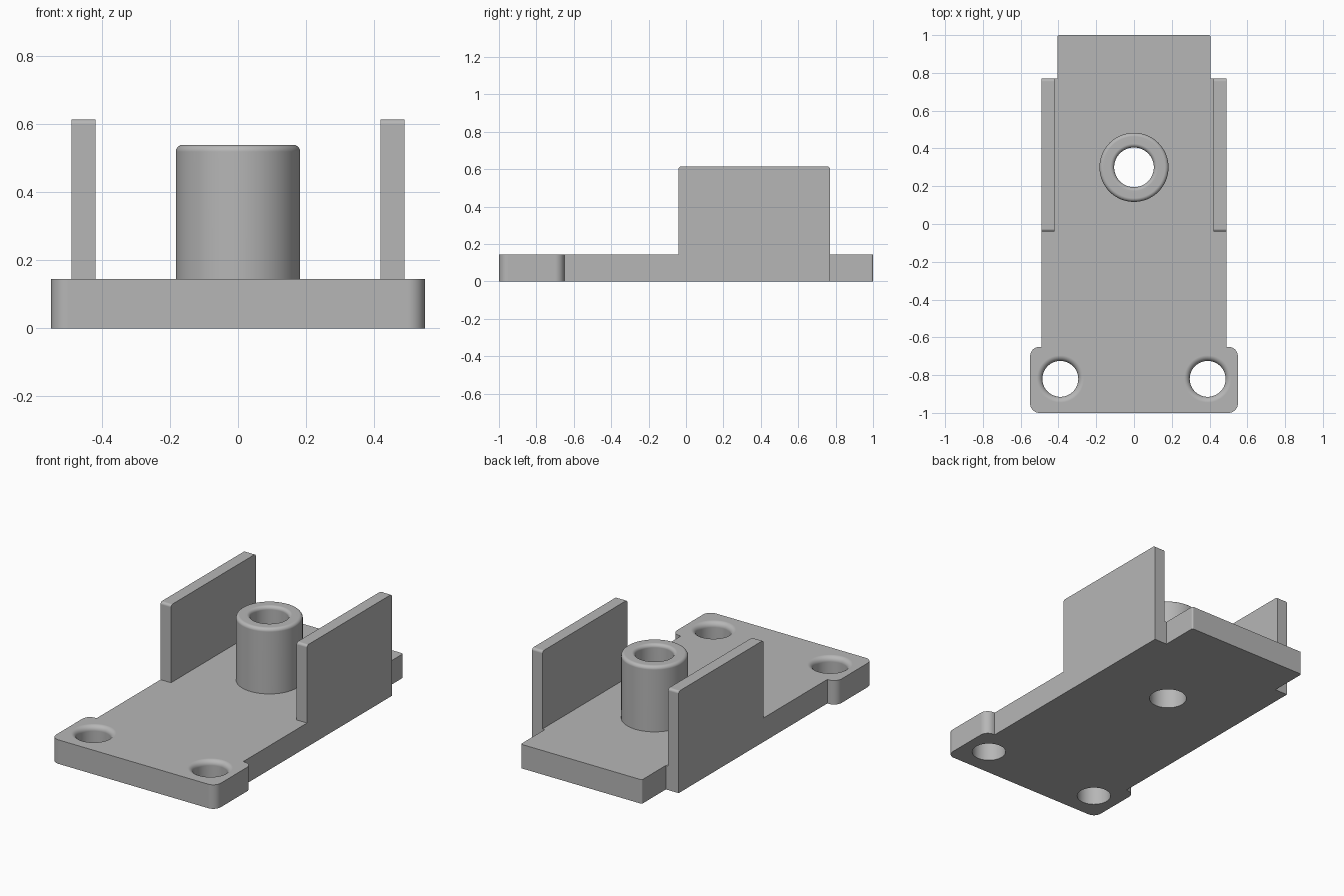
import bpy
import bmesh
from math import sin, cos, pi
from mathutils import Vector, Matrix

cube = bpy.data.objects.get("Cube")
if cube:
    bpy.data.objects.remove(cube)

# One plain grey for everything
grey = bpy.data.materials.new("grey_plastic")
grey.use_nodes = True
grey.diffuse_color = (0.47, 0.47, 0.47, 1)
grey.node_tree.nodes["Principled BSDF"].inputs["Base Color"].default_value = grey.diffuse_color

PLATE_H = 0.145
WALL_H = 0.615
BOSS_H = 0.54
BOSS_Y = 0.3
HOLE_R = 0.095
BORE_R = 0.105


def add_object(name, bm):
    bmesh.ops.recalc_face_normals(bm, faces=bm.faces)
    mesh = bpy.data.meshes.new(name)
    bm.to_mesh(mesh)
    bm.free()
    mesh.materials.append(grey)
    obj = bpy.data.objects.new(name, mesh)
    bpy.context.collection.objects.link(obj)
    return obj


def activate(obj):
    bpy.ops.object.select_all(action='DESELECT')
    obj.select_set(True)
    bpy.context.view_layer.objects.active = obj


def smooth(obj):
    activate(obj)
    bpy.ops.object.shade_smooth_by_angle(angle=pi / 6)
    mod = obj.modifiers.new("flat_normals", 'WEIGHTED_NORMAL')
    mod.keep_sharp = True


def rounded(corners, steps=8):
    """Round each (x, y, radius) corner of a closed outline."""
    points = []
    for i, (x, y, r) in enumerate(corners):
        p = Vector((x, y))
        if r == 0:
            points.append(p)
            continue
        a = (Vector(corners[i - 1][:2]) - p).normalized() * r
        b = (Vector(corners[(i + 1) % len(corners)][:2]) - p).normalized() * r
        for k in range(steps + 1):
            t = k / steps * pi / 2
            points.append(p + a * (1 - sin(t)) + b * (1 - cos(t)))
    return points


def prism(name, points, depth, matrix=Matrix()):
    """Extrude a flat outline and place it."""
    bm = bmesh.new()
    face = bm.faces.new([bm.verts.new((p.x, p.y, 0)) for p in points])
    new = bmesh.ops.extrude_face_region(bm, geom=[face])["geom"]
    bmesh.ops.translate(bm, vec=(0, 0, depth),
                        verts=[v for v in new if isinstance(v, bmesh.types.BMVert)])
    bm.transform(matrix)
    return add_object(name, bm)


def lathe(name, profile, x, y, closed, segments=64):
    """Spin (radius, height) points round a vertical axis."""
    bm = bmesh.new()
    verts = [bm.verts.new((r, 0, z)) for r, z in profile]
    edges = [bm.edges.new(pair) for pair in zip(verts, verts[1:])]
    bmesh.ops.spin(bm, geom=verts + edges, cent=(0, 0, 0), axis=(0, 0, 1),
                   angle=2 * pi, steps=segments, use_duplicate=False)
    bmesh.ops.remove_doubles(bm, verts=bm.verts, dist=0.0001)
    if closed:
        bmesh.ops.holes_fill(bm, edges=[e for e in bm.edges if e.is_boundary])
    bmesh.ops.translate(bm, vec=(x, y, 0), verts=bm.verts)
    return add_object(name, bm)


# Base plate: front flange, main body and narrow rear tab
half = [(0.55, -1, 0.05), (0.55, -0.65, 0.05), (0.49, -0.65, 0),
        (0.49, 0.77, 0), (0.405, 0.77, 0), (0.405, 1, 0.01)]
outline = half + [(-x, y, r) for x, y, r in reversed(half)]
plate = prism("base_plate", rounded(outline), PLATE_H)

# Screw holes with rounded upper rims, and the bore under the boss
rim = 0.03
flare = [(HOLE_R, -0.1)]
for k in range(9):
    t = k / 8 * pi / 2
    flare.append((HOLE_R + rim * (1 - cos(t)), PLATE_H - rim * (1 - sin(t))))
flare.append((HOLE_R + rim, PLATE_H + 0.1))
cutters = [lathe("screw_hole_cutter", flare, x, -0.82, True) for x in (-0.39, 0.39)]
cutters.append(lathe("bore_cutter", [(BORE_R, -0.1), (BORE_R, PLATE_H + 0.1)], 0, BOSS_Y, True))
for cutter in cutters:
    cutter.hide_render = True
    mod = plate.modifiers.new("hole", 'BOOLEAN')
    mod.operation = 'DIFFERENCE'
    mod.solver = 'EXACT'
    mod.object = cutter
    activate(plate)
    bpy.ops.object.modifier_apply(modifier=mod.name)
    bpy.data.objects.remove(cutter)
smooth(plate)

# Hollow boss with rounded top edges
ring = rounded([(BORE_R, PLATE_H, 0), (BORE_R, BOSS_H, 0.02),
                (0.183, BOSS_H, 0.02), (0.183, PLATE_H, 0)])
smooth(lathe("boss", ring, 0, BOSS_Y, False))

# Upright side walls
side = rounded([(-0.04, PLATE_H, 0), (0.77, PLATE_H, 0),
                (0.77, WALL_H, 0.015), (-0.04, WALL_H, 0.015)])
to_side = Matrix(((0, 0, 1, 0), (1, 0, 0, 0), (0, 1, 0, 0), (0, 0, 0, 1)))
for name, x in (("left_wall", 0.42), ("right_wall", -0.49)):
    smooth(prism(name, side, 0.07, Matrix.Translation((x, 0, 0)) @ to_side))
